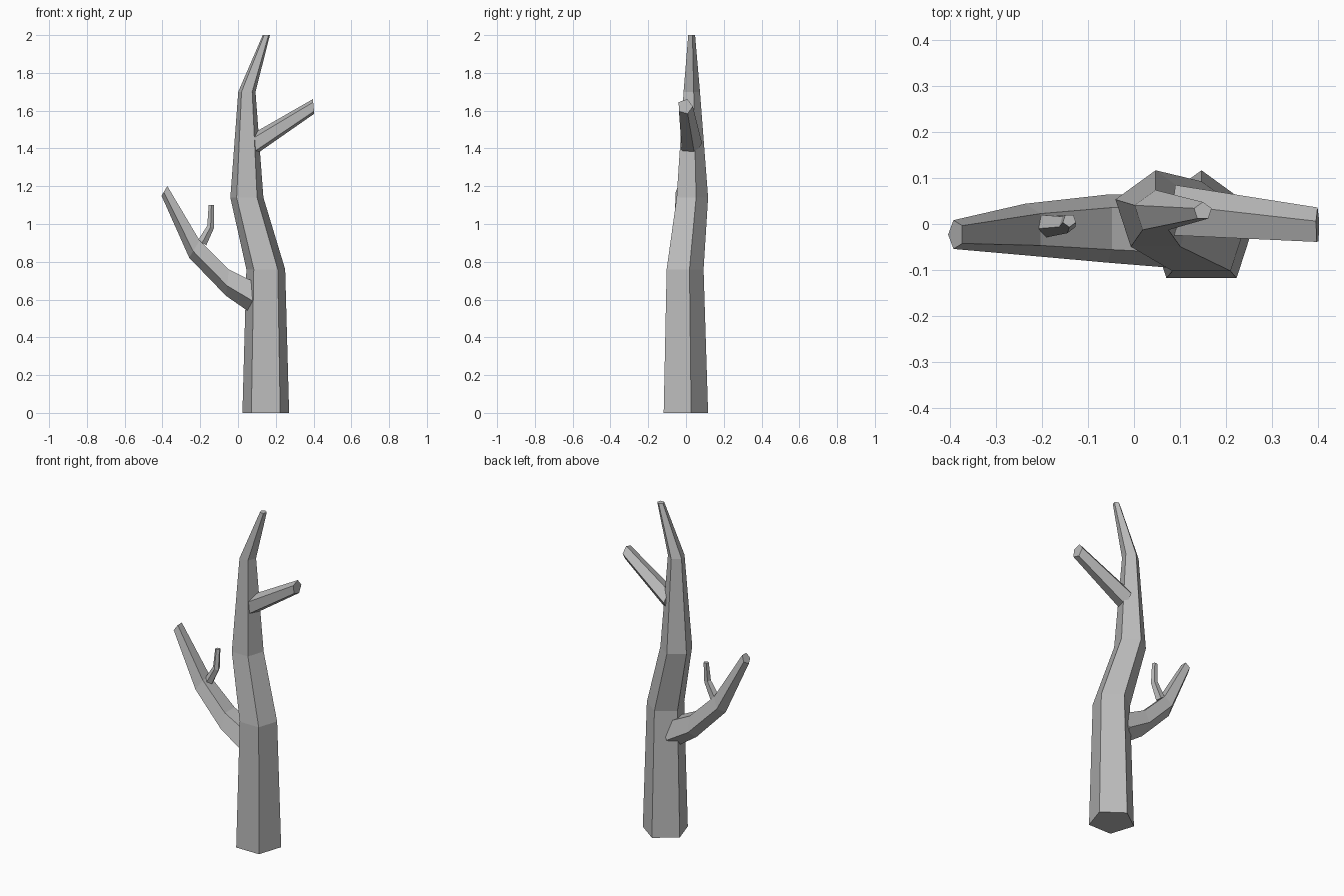
import bpy
import bmesh
from math import radians, sin, cos, tau
from mathutils import Vector

cube = bpy.data.objects.get("Cube")
if cube:
    bpy.data.objects.remove(cube, do_unlink=True)

GREY = (0.5, 0.5, 0.5, 1.0)
bark = bpy.data.materials.new("grey bark")
bark.use_nodes = True
bark.diffuse_color = GREY
bark.node_tree.nodes["Principled BSDF"].inputs["Base Color"].default_value = GREY

SIDES = 5


def limb(name, rings, phase=0):
    """Five-sided tapering limb; each ring is (x, y, z, radius, tilt of its axis from +x in degrees)."""
    bm = bmesh.new()
    loops = []
    for x, y, z, radius, tilt in rings:
        axis = Vector((cos(radians(tilt)), 0, sin(radians(tilt))))
        u = Vector((0, 1, 0))
        v = axis.cross(u)
        loop = []
        for i in range(SIDES):
            a = radians(phase) + tau * i / SIDES
            loop.append(bm.verts.new(Vector((x, y, z)) + radius * (u * cos(a) + v * sin(a))))
        loops.append(loop)
    for low, high in zip(loops, loops[1:]):
        for i in range(SIDES):
            j = (i + 1) % SIDES
            bm.faces.new((low[i], low[j], high[j], high[i]))
    bm.faces.new(loops[0])
    bm.faces.new(loops[-1])
    bmesh.ops.recalc_face_normals(bm, faces=bm.faces)
    mesh = bpy.data.meshes.new(name)
    bm.to_mesh(mesh)
    bm.free()
    mesh.materials.append(bark)
    obj = bpy.data.objects.new(name, mesh)
    bpy.context.collection.objects.link(obj)
    return obj


# Crooked trunk, flat side to the front
limb("trunk", [
    (0.147, -0.013, 0, 0.13, 90),
    (0.147, -0.015, 0.76, 0.108, 90),
    (0.047, 0.025, 1.14, 0.092, 90),
    (0.047, 0.026, 1.7, 0.048, 90),
    (0.15, 0.028, 2, 0.02, 90),
])

# Short straight upper branch
limb("upper_branch", [
    (0.09, 0.025, 1.425, 0.06, 5),
    (0.4, -0.005, 1.622, 0.041, 5),
], phase=2)

# Long bent lower branch
limb("lower_branch", [
    (0.1, -0.015, 0.61, 0.085, 146),
    (-0.055, -0.01, 0.697, 0.078, 174),
    (-0.228, -0.012, 0.872, 0.059, 149),
    (-0.388, -0.023, 1.178, 0.033, 149),
], phase=90)

# Small twig on the lower branch
limb("twig", [
    (-0.19, -0.002, 0.9, 0.027, 60),
    (-0.145, 0, 0.985, 0.02, 70),
    (-0.141, 0.008, 1.1, 0.015, 90),
], phase=36)
